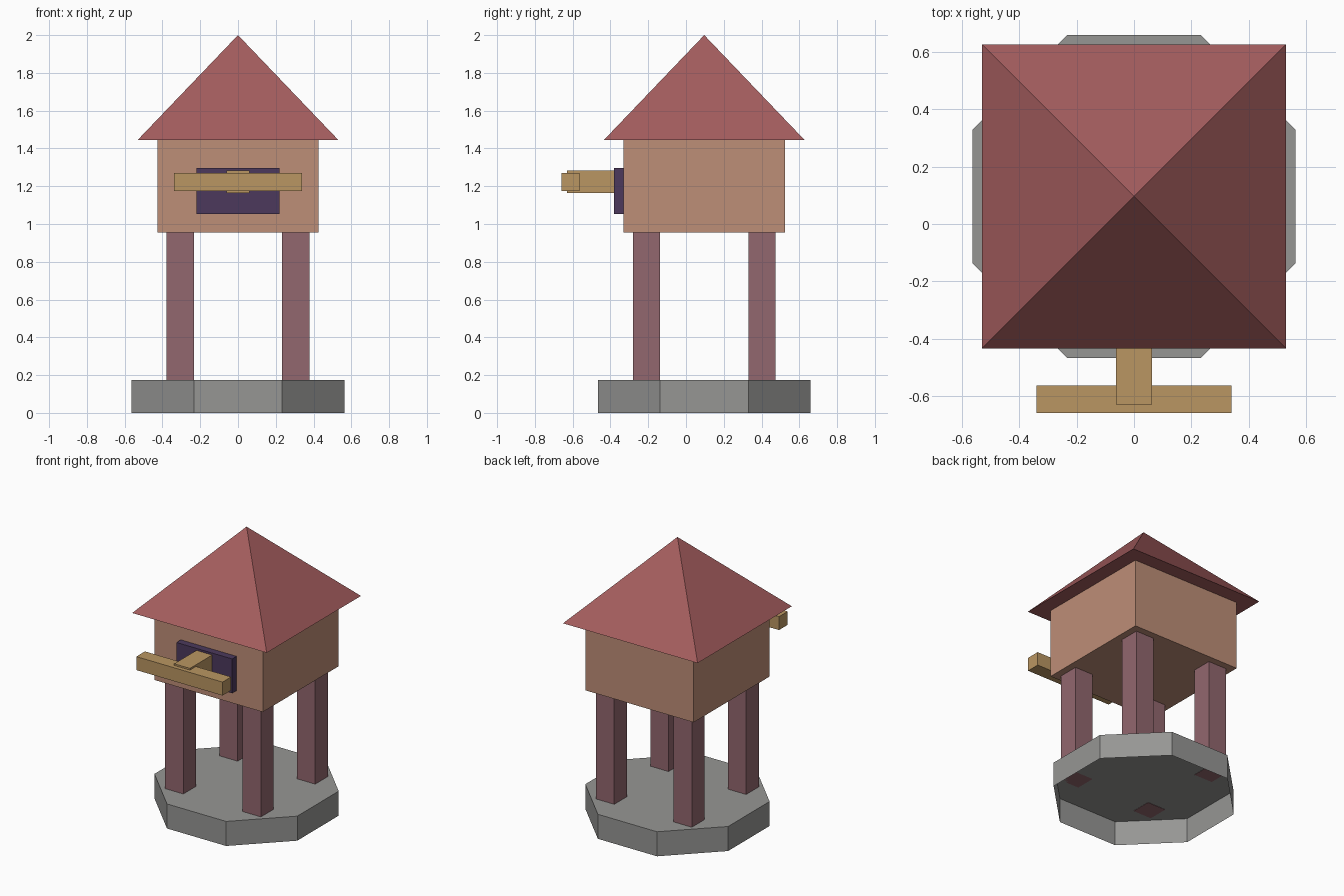
import bpy
import bmesh
from math import radians, sqrt, cos
from mathutils import Matrix, Vector

cube = bpy.data.objects.get("Cube")
if cube:
    bpy.data.objects.remove(cube, do_unlink=True)

CY = 0.0965  # centre line of the tower in y


def material(name, rgb):
    """Flat material from 0-255 display values."""
    linear = [((c / 255 + 0.055) / 1.055) ** 2.4 for c in rgb] + [1.0]
    mat = bpy.data.materials.new(name)
    mat.use_nodes = True
    mat.diffuse_color = linear
    bsdf = mat.node_tree.nodes["Principled BSDF"]
    bsdf.inputs["Base Color"].default_value = linear
    bsdf.inputs["Roughness"].default_value = 0.9
    return mat


stone = material("grey stone", (150, 150, 148))
post_wood = material("mauve wood", (146, 103, 110))
wall_wood = material("tan wall", (190, 142, 119))
roof_red = material("roof red", (164, 93, 94))
beam_wood = material("golden wood", (186, 150, 98))
dark_panel = material("dark purple", (76, 57, 92))


def finish(name, bm, mat):
    mesh = bpy.data.meshes.new(name)
    bm.to_mesh(mesh)
    bm.free()
    mesh.materials.append(mat)
    obj = bpy.data.objects.new(name, mesh)
    bpy.context.scene.collection.objects.link(obj)
    return obj


def box(name, low, high, mat):
    low, high = Vector(low), Vector(high)
    bm = bmesh.new()
    place = Matrix.Translation((low + high) / 2) @ Matrix.Diagonal((*(high - low), 1))
    bmesh.ops.create_cube(bm, size=1, matrix=place)
    return finish(name, bm, mat)


def prism(name, sides, r_low, r_high, z_low, z_high, mat, open_bottom=False):
    """Cone or prism with its flats facing the axes."""
    bm = bmesh.new()
    place = Matrix.Translation((0, CY, (z_low + z_high) / 2))
    place = place @ Matrix.Rotation(radians(180 / sides), 4, "Z")
    bmesh.ops.create_cone(bm, cap_ends=True, segments=sides, radius1=r_low,
                          radius2=r_high, depth=z_high - z_low, matrix=place)
    bmesh.ops.remove_doubles(bm, verts=bm.verts, dist=0.0001)
    if open_bottom:
        under = [f for f in bm.faces if f.normal.z < -0.9]
        bmesh.ops.delete(bm, geom=under, context="FACES_ONLY")
    return finish(name, bm, mat)


# Octagonal base, hollow underneath
base_radius = 0.5635 / cos(radians(22.5))
prism("base", 8, base_radius, base_radius, 0, 0.175, stone, open_bottom=True)

# Four square posts
for side, x in (("right", -0.306), ("left", 0.306)):
    for end, y in (("front", CY - 0.306), ("back", CY + 0.306)):
        foot = 0.173 if x < 0 else 0.175
        box(f"{end}_{side}_post", (x - 0.072, y - 0.072, foot),
            (x + 0.072, y + 0.072, 0.957), post_wood)

# Cabin and pyramid roof
box("cabin", (-0.427, CY - 0.427, 0.955), (0.427, CY + 0.427, 1.446), wall_wood)
prism("roof", 4, 0.531 * sqrt(2), 0, 1.445, 2.0, roof_red)

# Front panel with a projecting arm and crossbar
box("front_panel", (-0.22, -0.38, 1.052), (0.22, CY - 0.425, 1.297), dark_panel)
box("arm", (-0.062, -0.63, 1.165), (0.062, -0.378, 1.283), beam_wood)
box("crossbar", (-0.34, -0.66, 1.175), (0.34, -0.563, 1.271), beam_wood)
